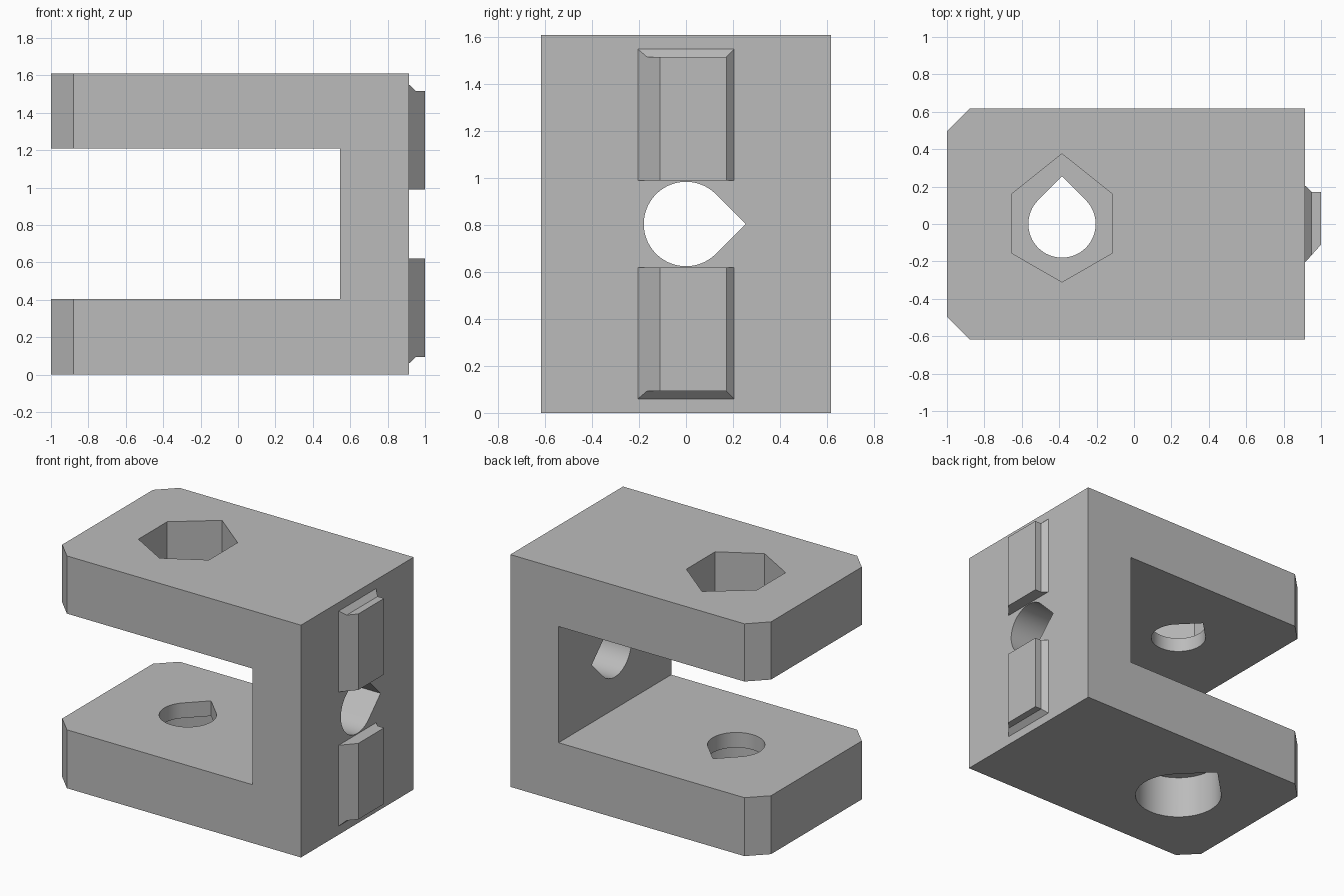
import bpy, bmesh, math
from mathutils import Vector

cube = bpy.data.objects.get("Cube")
if cube:
    bpy.data.objects.remove(cube, do_unlink=True)

grey = bpy.data.materials.new("plain grey")
grey.use_nodes = True
color = (0.5, 0.5, 0.5, 1)
grey.diffuse_color = color
grey.node_tree.nodes["Principled BSDF"].inputs["Base Color"].default_value = color

HOLE_X, MID_Z, TOP, HALF_Y, WALL = -0.385, 0.805, 1.61, 0.617, 0.915


def finish(name, bm):
    bmesh.ops.recalc_face_normals(bm, faces=bm.faces)
    mesh = bpy.data.meshes.new(name)
    bm.to_mesh(mesh)
    bm.free()
    mesh.materials.append(grey)
    obj = bpy.data.objects.new(name, mesh)
    bpy.context.collection.objects.link(obj)
    return obj


def loft(sections):
    """Closed solid through matching loops of points."""
    bm = bmesh.new()
    loops = [[bm.verts.new(p) for p in s] for s in sections]
    n = len(loops[0])
    for a, b in zip(loops, loops[1:]):
        for i in range(n):
            j = (i + 1) % n
            bm.faces.new((a[i], a[j], b[j], b[i]))
    bm.faces.new(loops[0])
    bm.faces.new(loops[-1])
    return bm


def upright(points, low, high):
    return loft([[(x, y, z) for x, y in points] for z in (low, high)])


def teardrop(r, steps=48):
    """Round hole profile with a 45 degree point along the first axis."""
    arc = [math.pi / 4 + 1.5 * math.pi * i / steps for i in range(steps + 1)]
    return [(r * math.cos(a), r * math.sin(a)) for a in arc] + [(r * math.sqrt(2), 0)]


# Fork body: C-shaped profile with chamfered arm ends
profile = [(-1, 0), (WALL, 0), (WALL, TOP), (-1, TOP),
           (-1, 1.21), (0.545, 1.21), (0.545, 0.405), (-1, 0.405)]
bm = loft([[(x, y, z) for x, z in profile] for y in (-HALF_Y, HALF_Y)])
ends = [e for e in bm.edges if all(v.co.x < -0.99 for v in e.verts)
        and abs(e.verts[0].co.y - e.verts[1].co.y) < 0.01]
bmesh.ops.bevel(bm, geom=ends, offset=0.12, offset_type='OFFSET',
                segments=1, affect='EDGES', profile=0.5)
body = finish("fork_body", bm)

# Cutters: bolt hole, nut pocket, bolt head recess and wall hole
bolt = [(HOLE_X + v, u) for u, v in teardrop(0.18)]
head = [(HOLE_X + v, u) for u, v in teardrop(0.285)]
nut = [(HOLE_X + x, y) for x, y in
       ((0, 0.375), (-0.27, 0.16), (-0.27, -0.155), (0, -0.31), (0.27, -0.155), (0.27, 0.16))]
cutters = [
    finish("bolt_hole_cutter", upright(bolt, -0.2, TOP + 0.2)),
    finish("nut_pocket_cutter", upright(nut, TOP - 0.3, TOP + 0.1)),
    finish("head_recess_cutter", upright(head, -0.1, 0.3)),
    finish("wall_hole_cutter",
           loft([[(x, u, MID_Z + v) for u, v in teardrop(0.18)] for x in (0.4, 1.1)])),
]
for cutter in cutters:
    mod = body.modifiers.new(cutter.name, 'BOOLEAN')
    mod.operation = 'DIFFERENCE'
    mod.solver = 'EXACT'
    mod.object = cutter

# Bake the cuts and drop the cutters
graph = bpy.context.evaluated_depsgraph_get()
baked = bpy.data.meshes.new_from_object(body.evaluated_get(graph))
body.modifiers.clear()
body.data = baked
for cutter in cutters:
    bpy.data.objects.remove(cutter, do_unlink=True)

# Raised keys above and below the wall hole: (x, y low, y high, height of outer end)
steps = [(WALL - 0.01, -0.205, 0.205, 0.745), (WALL, -0.205, 0.205, 0.745),
         (0.95, -0.166, 0.172, 0.712), (1, -0.11, 0.172, 0.712)]
for name, side in (("upper_key", 1), ("lower_key", -1)):
    finish(name, loft([[(x, y, MID_Z + side * z) for y, z in
                        ((a, 0.185), (b, 0.185), (b, h), (a, h))] for x, a, b, h in steps]))

# Smooth the round holes, keep the corners sharp
bpy.ops.object.select_all(action='DESELECT')
body.select_set(True)
bpy.context.view_layer.objects.active = body
bpy.ops.object.shade_smooth_by_angle(angle=math.radians(25))
